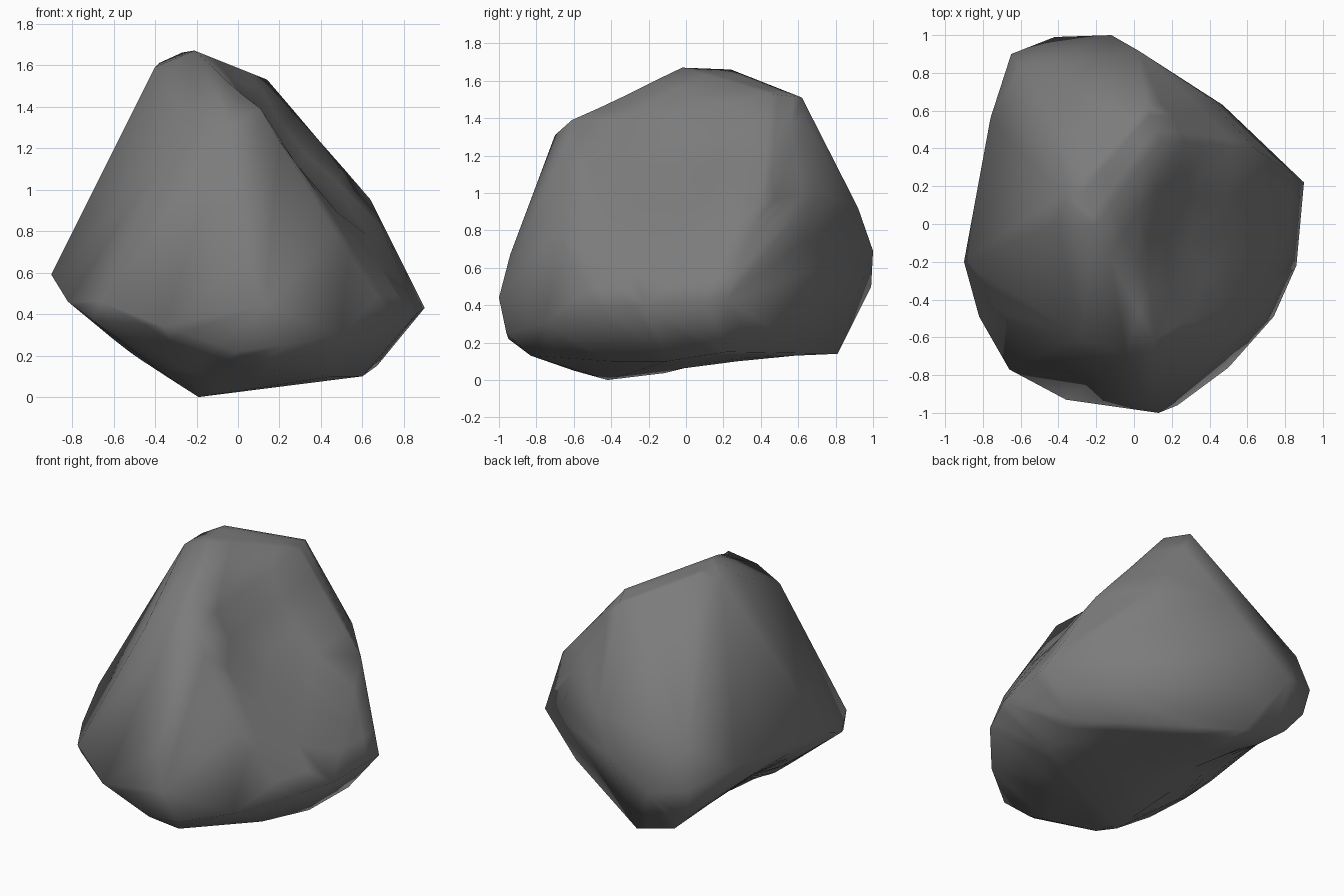
import bpy
import bmesh
from mathutils import Vector

start_cube = bpy.data.objects.get("Cube")
if start_cube:
    bpy.data.objects.remove(start_cube, do_unlink=True)


def make_material(name, colour):
    """Plain flat colour for both viewport and render."""
    material = bpy.data.materials.new(name)
    material.use_nodes = True
    material.diffuse_color = colour
    shader = material.node_tree.nodes["Principled BSDF"]
    shader.inputs["Base Color"].default_value = colour
    shader.inputs["Roughness"].default_value = 0.9
    return material


def press_hollow(bm, centre, outward, radius, depth):
    """Push a soft hollow into the side that faces outward."""
    centre = Vector(centre)
    outward = Vector(outward).normalized()
    side = [f for f in bm.faces if f.normal.dot(outward) > .72]
    edges = list({edge for face in side for edge in face.edges})
    bmesh.ops.subdivide_edges(bm, edges=edges, cuts=3, use_grid_fill=True)
    bmesh.ops.triangulate(bm, faces=bm.faces[:])
    for vert in bm.verts:
        reach = (vert.co - centre).length / radius
        if reach < 1:
            vert.co -= outward * depth * (1 - reach ** 2) ** 2
    bm.normal_update()


# Corner points of the boulder, grouped by the region they shape
crest = [(-.21, -.02, 1.67), (-.27, .24, 1.66), (-.38, .16, 1.61),
         (-.4, 0, 1.59), (.14, .45, 1.53), (.07, .62, 1.51)]
front_shoulder = [(.11, -.61, 1.39), (-.04, -.7, 1.31),
                  (-.28, -.6, 1.28), (.46, -.69, .8)]
back_shoulder = [(.37, .69, 1), (.47, .63, .74), (.64, .4, .95),
                 (.02, .92, .92), (-.6, .83, .8)]
front_girth = [(.05, -.94, .67), (.13, -1, .44), (-.66, -.77, .46),
               (-.7, -.68, .37), (-.36, -.93, .34), (.5, -.76, .3),
               (.74, -.49, .38)]
side_girth = [(-.82, -.49, .46), (-.9, -.2, .59), (-.84, .05, .58),
              (-.76, .56, .6), (.86, -.22, .4), (.9, .22, .43)]
back_girth = [(-.12, 1, .69), (-.42, .99, .5), (-.65, .9, .55),
              (-.62, .87, .38)]
underside = [(.23, -.96, .25), (0, -.95, .22), (.14, -.83, .13),
             (-.2, -.6, .05), (-.3, -.52, .07), (-.19, -.42, 0),
             (.46, -.4, .1), (.6, -.1, .1), (.67, .22, .15),
             (-.53, -.19, .22), (-.2, .81, .14), (-.5, .84, .23)]

regions = (crest, front_shoulder, back_shoulder, front_girth,
           side_girth, back_girth, underside)

# Wrap the points in a faceted skin
bm = bmesh.new()
for region in regions:
    for point in region:
        bm.verts.new(point)
bmesh.ops.convex_hull(bm, input=bm.verts[:])
loose = [v for v in bm.verts if not v.link_faces]
bmesh.ops.delete(bm, geom=loose, context="VERTS")
bmesh.ops.recalc_face_normals(bm, faces=bm.faces[:])
bm.normal_update()

# Scooped flank behind the front ridge, and an undercut on the far underside
press_hollow(bm, (.27, -.1, 1.22), (.78, .05, .62), .58, .11)
press_hollow(bm, (-.42, .25, .2), (-.35, .15, -.9), .5, .09)

mesh = bpy.data.meshes.new("boulder")
bm.to_mesh(mesh)
bm.free()

boulder = bpy.data.objects.new("boulder", mesh)
bpy.context.collection.objects.link(boulder)
mesh.materials.append(make_material("stone grey", (.2, .2, .2, 1)))

# Soft shading over the facets
for polygon in mesh.polygons:
    polygon.use_smooth = True
